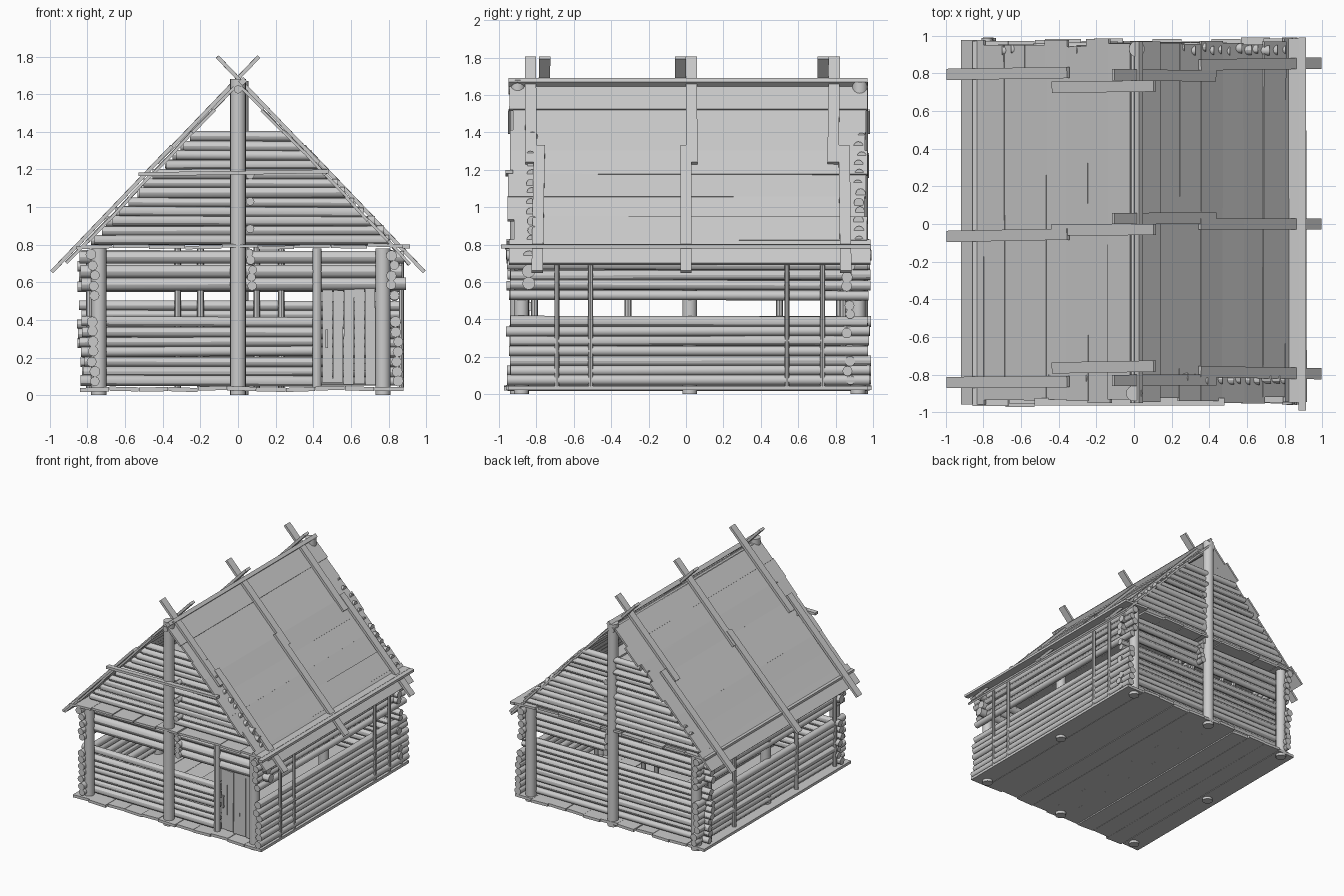
import bpy, math, random
from mathutils import Vector

if "Cube" in bpy.data.objects:
    bpy.data.objects.remove(bpy.data.objects["Cube"])

random.seed(4)
SLOPE = 1.045
ANG = math.atan(SLOPE)
COS = math.cos(ANG)


def j(a):
    return random.uniform(-a, a)


def log(name, p, q, r, sides=12):
    """Round timber between two points."""
    p, q = Vector(p), Vector(q)
    d = q - p
    bpy.ops.mesh.primitive_cylinder_add(vertices=sides, radius=r, depth=d.length,
                                        location=(p + q) / 2)
    o = bpy.context.object
    o.rotation_euler = d.to_track_quat('Z', 'Y').to_euler()
    o.name = name
    bpy.ops.object.shade_smooth_by_angle()
    return o


def box(name, c, size, rot=(0, 0, 0)):
    bpy.ops.mesh.primitive_cube_add(size=1, location=c, rotation=rot)
    o = bpy.context.object
    o.name = name
    o.scale = size
    return o


def sloped(name, side, u1, u2, y, width, thick, top, tilt=0.0, yaw=0.0):
    """Board lying on a roof slope; u is distance from the ridge along x."""
    u = (u1 + u2) / 2
    return box(name, (side * u, y, top - SLOPE * u),
               ((u2 - u1) / COS, width, thick), (0, side * (ANG + tilt), yaw))


def stack_x(name, x1, x2, y, z1, z2, n, r):
    for i in range(n):
        z = z1 + (z2 - z1) * i / (n - 1)
        yy = y + j(.012)
        log(name, (x1 + j(.015), yy, z + j(.004)), (x2 + j(.015), yy, z + j(.004)), r + j(.002))


def stack_y(name, x, y1, y2, z1, z2, n, r):
    for i in range(n):
        z = z1 + (z2 - z1) * i / (n - 1)
        xx = x + j(.012)
        log(name, (xx, y1 + j(.012), z + j(.004)), (xx, y2 + j(.012), z + j(.004)), r + j(.002))


def plank_floor(name, x1, x2, z, n, thick, dz):
    w = (x2 - x1) / n
    for i in range(n):
        box(name, (x1 + w * (i + .5), .01 + j(.012), z + j(dz)),
            (w * .985, 1.92 + j(.03), thick), (0, j(.04), 0))


# Ground floor and loft boards
plank_floor("floor_plank", -.84, .88, .034, 11, .022, .005)
plank_floor("loft_plank", -.86, .88, .79, 9, .018, .007)
box("loft_edge_plank", (.895, 0, .79), (.04, 1.98, .02))

# Main posts
for x in (-.74, .77):
    for y in (-.88, .02, .92):
        log("wall_post", (x, y, 0), (x, y, .78), .04, 16)
log("front_ridge_post", (0, -.9, 0), (0, -.9, 1.68), .042, 16)
log("back_ridge_post", (.015, .93, 0), (.015, .93, 1.67), .042, 16)

# Front wall with doorway and long window gap
stack_x("front_lower_log", -.83, .42, -.83, .075, .39, 7, .027)
stack_x("front_upper_log", -.83, .88, -.83, .59, .73, 3, .034)

# Back wall
stack_x("back_lower_log", -.84, .87, .87, .075, .475, 9, .026)
stack_x("back_upper_log", -.84, .87, .87, .575, .74, 4, .028)

# Side walls with window gaps
for x in (-.77, .84):
    stack_y("side_lower_log", x, -.95, .98, .075, .39, 7, .027)
    stack_y("side_upper_log", x - (.02 if x > 0 else 0), -.95, .98, .53, .745, 5, .027)

# Partition logs whose ends show beside the ridge post
stack_y("partition_log", .07, -.9, .93, .58, .76, 5, .024)
for z in (.885, 1.03, 1.17):
    log("loft_tie_log", (.065, -.9, z), (.065, .95, z), .022)

# Thin stakes against the walls
for y in (-.69, -.51, .54, .73):
    log("right_stake", (.868, y, .04), (.868, y, .72), .013, 8)
for y in (-.81, -.31, .5, .82):
    log("left_stake", (-.79, y, .04), (-.79, y, .76), .018, 8)
for x in (-.32, -.2, .1, .23):
    log("back_stake", (x, .84, .04), (x, .84, .79), .018, 8)

# Door, its post and handle
log("door_post", (.42, -.87, .04), (.42, -.87, .78), .024)
for i in range(5):
    box("door_plank", (.475 + .057 * i, -.85 + j(.004), .31 + j(.006)),
        (.054, .02, .5 + j(.015)), (0, j(.01), 0))
for z in (.15, .47):
    box("door_brace", (.59, -.834, z), (.27, .014, .045))
box("door_handle", (.472, -.872, .3), (.014, .016, .1))
for z in (.26, .34):
    box("door_handle_mount", (.472, -.863, z), (.01, .02, .012))

# Gable logs following the roof line
for y, shift in ((-.83, .02), (.93, .01)):
    for i in range(12):
        z = .825 + i * .05
        h = (1.655 - z) / SLOPE
        yy = y + j(.012)
        log("gable_log", (-h + shift + j(.015), yy, z + j(.004)),
            (h + shift + j(.012), yy, z + j(.004)), .026 + j(.002))
box("front_tie_board", (-.025, -.945, 1.182), (1.01, .04, .02), (0, -.015, 0))

# Roof boards on both slopes
N = 8
for side in (-1, 1):
    w = .89 / N
    for i in range(N):
        u = .02 + w * i
        sloped("roof_board", side, u - .004, u + w * 1.02, .01 + j(.015), 1.91 + j(.03),
               .016, 1.655 + j(.006), j(.03), j(.004))
log("ridge_pole", (0, -.95, 1.625), (0, .97, 1.625), .022, 10)
box("ridge_cap", (.025, .01, 1.668), (.03, 1.92, .035), (0, ANG, 0))

# Battens holding the roof, crossing at the ridge
for side, upper, lower in ((1, (-.83, .03, .79), (-.79, 0, .85)),
                           (-1, (-.76, -.03, .73), (-.84, -.06, .8))):
    for y in upper:
        sloped("upper_batten", side, -.11, .43, y, .06, .02, 1.684, 0, side * j(.03))
    for y in lower:
        sloped("lower_batten", side, .35, .99, y, .06, .02, 1.69, 0, j(.02))
